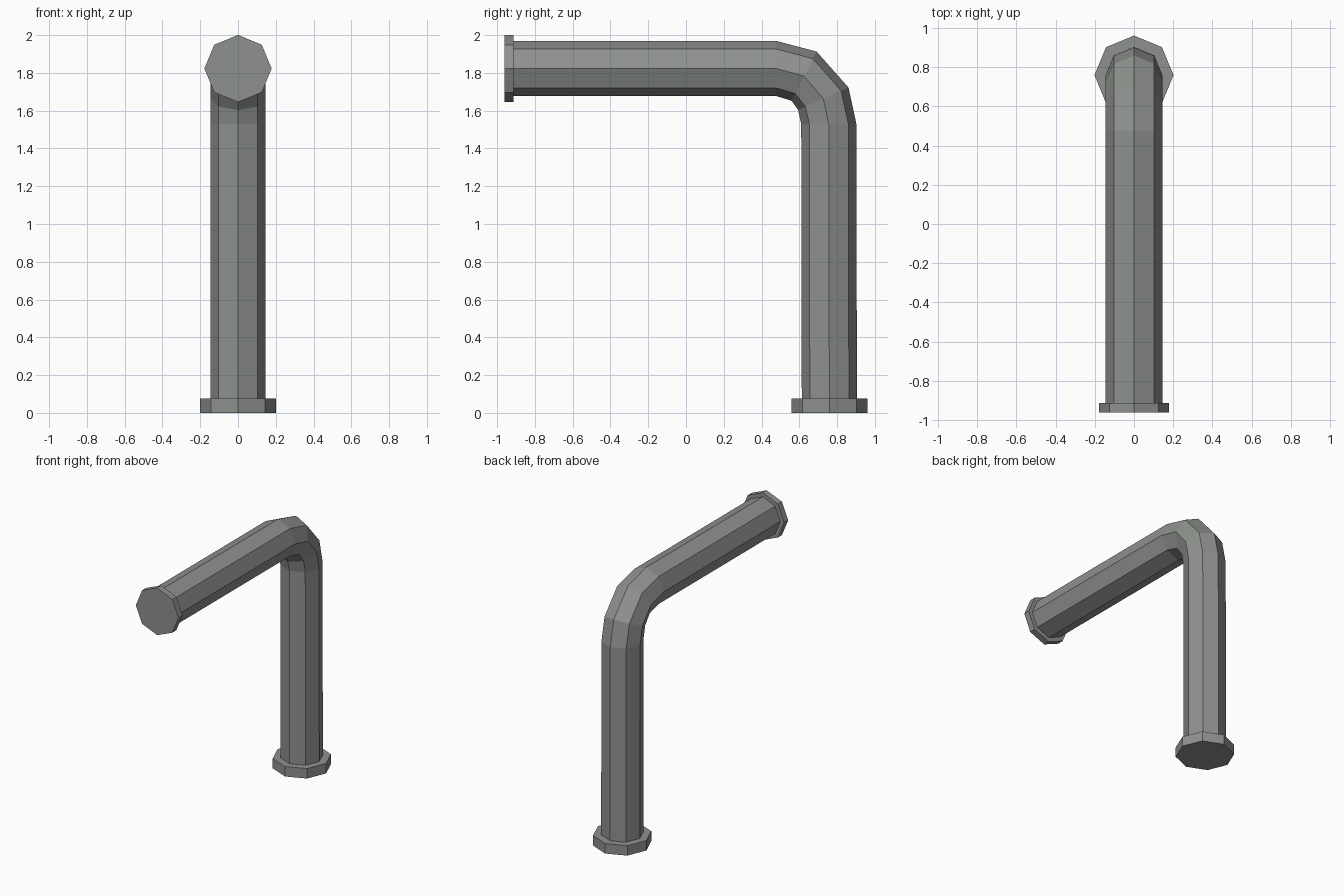
import bpy, bmesh, math
from mathutils import Vector

if "Cube" in bpy.data.objects:
    bpy.data.objects.remove(bpy.data.objects["Cube"])

SIDES = 8
steel = bpy.data.materials.new("grey_steel")
steel.diffuse_color = (0.27, 0.285, 0.265, 1)
steel.use_nodes = True
steel.node_tree.nodes["Principled BSDF"].inputs["Base Color"].default_value = steel.diffuse_color


def sweep(name, rings):
    """Loft capped octagons; each ring is (y, z, tangent angle, radius) in the YZ plane.
    Angle 0 points along +y, 90 points straight down."""
    bm = bmesh.new()
    loops = []
    for y, z, deg, r in rings:
        a = math.radians(deg)
        out = Vector((0, math.sin(a), math.cos(a)))
        side = Vector((1, 0, 0))
        loops.append([bm.verts.new(Vector((0, y, z))
                      + out * r * math.cos(t) + side * r * math.sin(t))
                      for t in (2 * math.pi * i / SIDES for i in range(SIDES))])
    for a, b in zip(loops, loops[1:]):
        for i in range(SIDES):
            j = (i + 1) % SIDES
            bm.faces.new((a[i], a[j], b[j], b[i]))
    bm.faces.new(loops[0])
    bm.faces.new(loops[-1])
    bmesh.ops.recalc_face_normals(bm, faces=bm.faces)
    mesh = bpy.data.meshes.new(name)
    bm.to_mesh(mesh)
    bm.free()
    mesh.materials.append(steel)
    obj = bpy.data.objects.new(name, mesh)
    bpy.context.collection.objects.link(obj)


# Bent pipe: horizontal run, elbow, vertical run
R = 0.146
sweep("bent_pipe", [
    (-0.93, 1.824, 0, R),
    (0.475, 1.824, 0, R),
    (0.625, 1.783, 27, R),
    (0.727, 1.663, 66, R),
    (0.756, 1.53, 90, R),
    (0.759, 0.03, 90, R),
])

# End flanges
sweep("front_flange", [(-0.962, 1.823, 0, 0.178), (-0.914, 1.823, 0, 0.178)])
sweep("base_flange", [(0.76, 0.075, 90, 0.202), (0.76, 0.0, 90, 0.202)])
